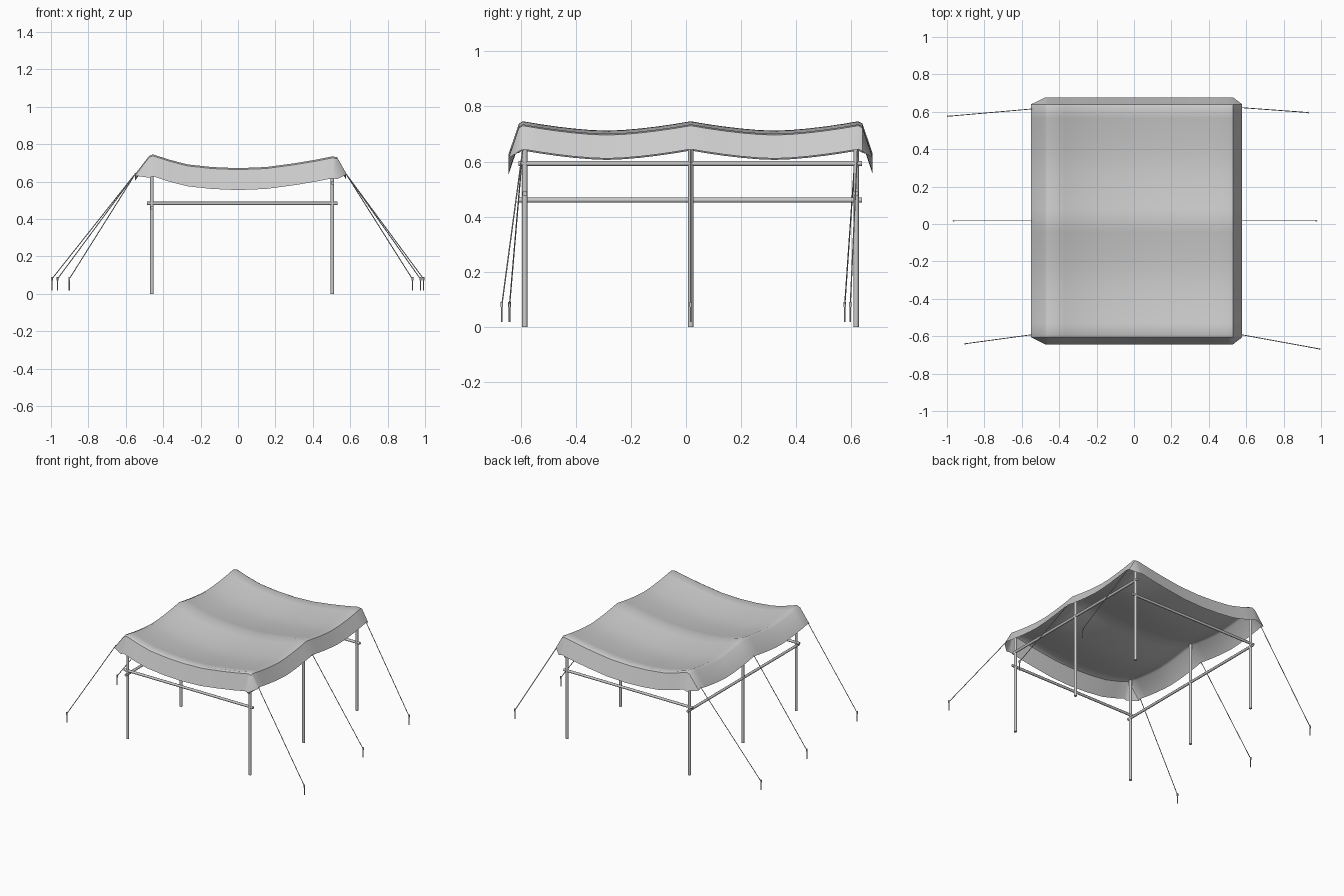
import bpy, bmesh
from mathutils import Vector

cube = bpy.data.objects.get("Cube")
if cube:
    bpy.data.objects.remove(cube, do_unlink=True)

grey = bpy.data.materials.new("plain_grey")
grey.use_nodes = True
grey.diffuse_color = (0.6, 0.6, 0.6, 1)
bsdf = grey.node_tree.nodes["Principled BSDF"]
bsdf.inputs["Base Color"].default_value = (0.6, 0.6, 0.6, 1)
bsdf.inputs["Roughness"].default_value = 0.8


def smooth(obj, angle):
    bpy.ops.object.select_all(action='DESELECT')
    obj.select_set(True)
    bpy.context.view_layer.objects.active = obj
    bpy.ops.object.shade_smooth_by_angle(angle=angle)


def rod(name, start, end, radius, sides=10):
    """Round bar between two points."""
    a, b = Vector(start), Vector(end)
    bpy.ops.mesh.primitive_cylinder_add(
        vertices=sides, radius=radius, depth=(b - a).length, location=(a + b) / 2,
        rotation=(b - a).to_track_quat('Z', 'Y').to_euler())
    obj = bpy.context.object
    obj.name = name
    obj.data.materials.append(grey)
    smooth(obj, 0.8)
    return obj


# Canopy: a sagging cross-section swept along a scalloped length
LEFT, RIGHT = 0.505, -0.46
FRONT, MIDDLE, BACK = -0.585, 0.017, 0.617
section = [(-0.55, 0.64), (-0.475, 0.738), (-0.455, 0.746), (-0.37, 0.718),
           (-0.27, 0.692), (-0.14, 0.678), (0, 0.672), (0.15, 0.678),
           (0.3, 0.698), (0.42, 0.718), (0.505, 0.735), (0.53, 0.73), (0.578, 0.645)]
STEPS = 10


def scallop(y0, y1):
    for i in range(STEPS + 1):
        t = 2 * i / STEPS - 1
        yield y0 + (y1 - y0) * i / STEPS, -0.034 * (1 - abs(t) ** 1.6)


rows = [(-0.643, -0.117), (-0.606, -0.008)]
rows += list(scallop(-0.592, MIDDLE)) + list(scallop(MIDDLE, 0.625))[1:]
rows += [(0.64, -0.008), (0.677, -0.117)]

bm = bmesh.new()
grid = [[bm.verts.new((x, y, z + dz)) for x, z in section] for y, dz in rows]
last_row, last_col = len(rows) - 2, len(section) - 2
for j in range(last_row + 1):
    for i in range(last_col + 1):
        quad = [grid[j][i], grid[j][i + 1], grid[j + 1][i + 1], grid[j + 1][i]]
        # Cut the corner point off where two valances meet
        if j in (0, last_row) and i in (0, last_col):
            quad.remove(grid[0 if j == 0 else -1][0 if i == 0 else -1])
        bm.faces.new(quad)
bmesh.ops.delete(bm, geom=[v for v in bm.verts if not v.link_faces], context='VERTS')
mesh = bpy.data.meshes.new("canopy")
bm.to_mesh(mesh)
bm.free()
mesh.materials.append(grey)
canopy = bpy.data.objects.new("canopy", mesh)
bpy.context.collection.objects.link(canopy)
smooth(canopy, 0.7)

# Posts and long side rails
for side, x, top, rail_z in (("left", LEFT, 0.725, 0.593), ("right", RIGHT, 0.738, 0.46)):
    for place, y in (("front", FRONT), ("middle", MIDDLE), ("back", BACK)):
        rod(f"{side}_{place}_post", (x, y, 0), (x, y, top), 0.01)
    rod(f"{side}_rail", (x, FRONT - 0.022, rail_z), (x, BACK + 0.022, rail_z), 0.009)

# Cross rails at both ends
for place, y in (("front", FRONT), ("back", BACK)):
    rod(f"{place}_cross_rail", (RIGHT - 0.026, y, 0.484), (LEFT + 0.026, y, 0.484), 0.009)

# Guy ropes and their ground stakes
guys = [("left_front", (0.575, -0.592), (0.992, -0.668)),
        ("left_middle", (0.575, MIDDLE), (0.975, MIDDLE)),
        ("left_back", (0.575, 0.622), (0.932, 0.596)),
        ("right_front", (-0.547, -0.592), (-0.902, -0.64)),
        ("right_middle", (-0.547, MIDDLE), (-0.965, MIDDLE)),
        ("right_back", (-0.547, 0.615), (-0.995, 0.576))]
for name, (x0, y0), (x1, y1) in guys:
    rod(name + "_rope", (x0, y0, 0.645), (x1, y1, 0.08), 0.0025, 6)
    rod(name + "_stake", (x1, y1, 0.018), (x1, y1, 0.08), 0.003, 8)
    rod(name + "_stake_head", (x1, y1, 0.072), (x1, y1, 0.09), 0.005, 8)
